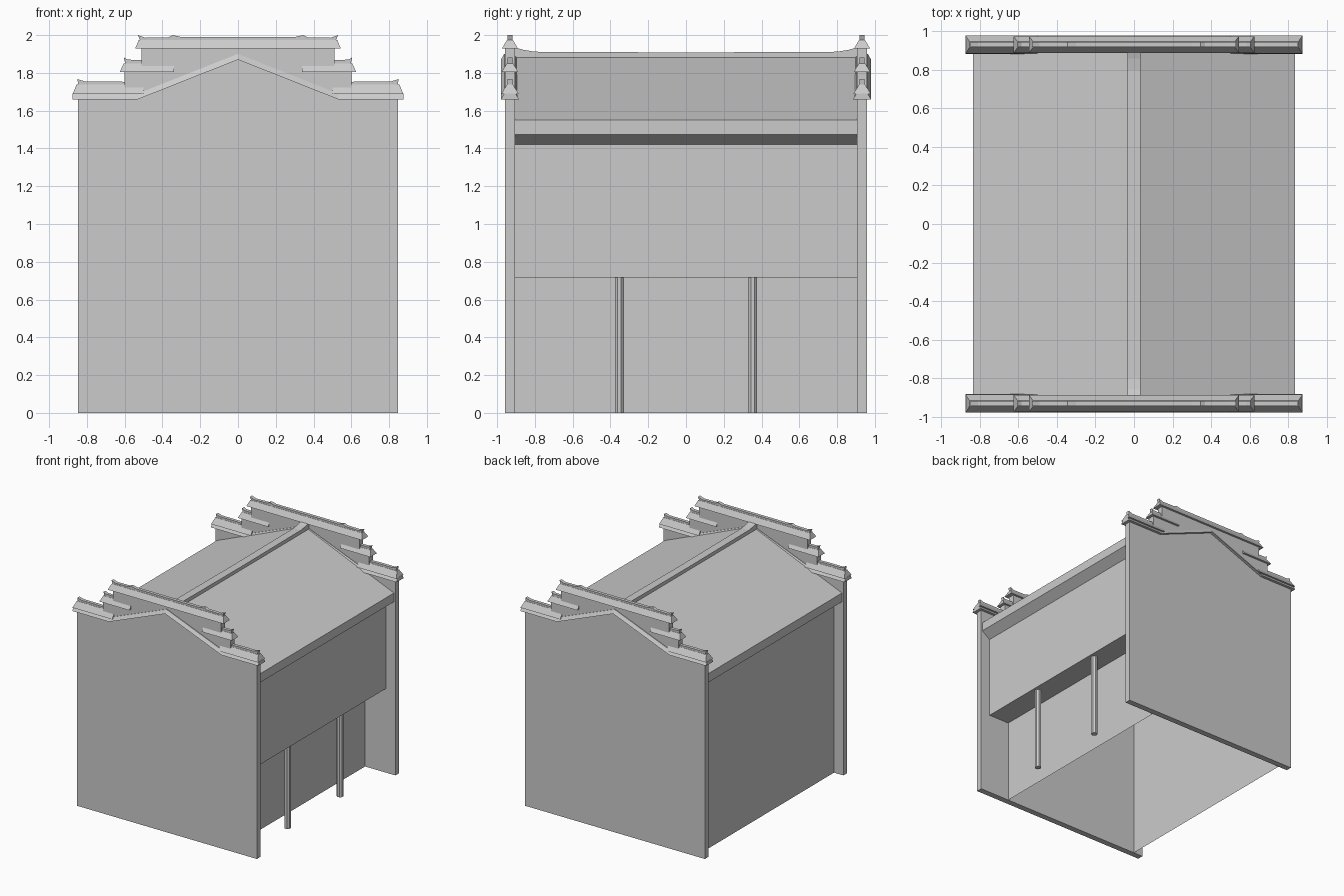
import bpy, bmesh, math

if "Cube" in bpy.data.objects:
    bpy.data.objects.remove(bpy.data.objects["Cube"], do_unlink=True)

GREY = 0.6
plaster = bpy.data.materials.new("plain_grey")
plaster.use_nodes = True
plaster.diffuse_color = (GREY, GREY, GREY, 1)
plaster.node_tree.nodes["Principled BSDF"].inputs["Base Color"].default_value = (GREY, GREY, GREY, 1)

MID = 0.932      # centre line of each gable wall
INNER = 0.906    # inner face of the gable walls


def loft(name, rings, mirror="", closed=True):
    """Join matching rings of points with faces; a closed loft also gets end caps."""
    bm = bmesh.new()
    rows = [[bm.verts.new(p) for p in ring] for ring in rings]
    n = len(rows[0])
    for a, b in zip(rows, rows[1:]):
        for i in range(n if closed else n - 1):
            j = (i + 1) % n
            bm.faces.new((a[i], a[j], b[j], b[i]))
    if closed:
        bm.faces.new(rows[0])
        bm.faces.new(rows[-1])
    bmesh.ops.recalc_face_normals(bm, faces=bm.faces)
    mesh = bpy.data.meshes.new(name)
    bm.to_mesh(mesh)
    bm.free()
    mesh.materials.append(plaster)
    obj = bpy.data.objects.new(name, mesh)
    bpy.context.collection.objects.link(obj)
    if mirror:
        mod = obj.modifiers.new("mirror", "MIRROR")
        mod.use_axis = ["X" in mirror, "Y" in mirror, False]
        mod.use_mirror_merge = False
    return obj


def along_y(name, profile, y0, y1, mirror="", closed=True):
    """Extrude an (x, z) profile along y."""
    return loft(name, [[(x, y, z) for x, z in profile] for y in (y0, y1)], mirror, closed)


def both_sides(half):
    """Complete a right-hand (x, z) outline with its mirror image."""
    return half + [(-x, z) for x, z in reversed(half)]


def tiled_cap(name, x0, x1, half_width, z0, height, crest, mirror):
    """Sloping coping with a hipped end and a thin crest whose tips sweep up."""
    rects = []
    for inset, w, z in ((0, half_width, z0), (0.02, 0.016, z0 + height)):
        left = x0 + inset if x0 < 0 else x0
        right = x1 - inset
        rects.append([(left, MID - w, z), (right, MID - w, z),
                      (right, MID + w, z), (left, MID + w, z)])
    loft(name + "_coping", rects, mirror)
    base = z0 + height - 0.01
    outline = both_sides([(x1 - 0.03, base)] + crest) if x0 < 0 else \
        [(x0, base), (x1 - 0.03, base)] + crest
    along_y(name + "_crest", outline, MID - 0.014, MID + 0.014, mirror)


# Hall shell: plain left wall, two eaves, roof slopes, overhanging upper wall, recessed porch
shell = [(-0.76, 0), (-0.76, 1.42), (-0.835, 1.475), (-0.835, 1.55), (0, 1.895),
         (0.835, 1.55), (0.835, 1.475), (0.76, 1.42), (0.76, 0.716), (0.563, 0.716), (0.563, 0)]
hall = along_y("hall_walls_and_roof", shell, -INNER, INNER, closed=False)

# Roof ridge, swept up towards the gables
ridge = [(0, 1.87), (INNER, 1.87), (INNER, 1.935), (0.86, 1.922), (0.8, 1.912), (0, 1.908)]
loft("roof_ridge", [[(x, y, z) for y, z in ridge] for x in (-0.034, 0.034)], "Y")

# Stepped gable walls
steps = [(0.848, 0), (0.848, 1.69), (0.60, 1.69), (0.60, 1.82), (0.51, 1.82), (0.51, 1.94)]
along_y("gable_wall", both_sides(steps), 0.906, 0.957, "Y")

# Moulding that follows the roof pitch across each gable
path = both_sides([(0.875, 1.66), (0.53, 1.66)])
path.insert(2, (0, 1.87))
loft("gable_moulding",
     [[(x, MID - 0.048, z), (x, MID + 0.048, z),
       (x, MID + 0.03, z + 0.031), (x, MID - 0.03, z + 0.031)] for x, z in path], "Y")

# Three tiers of tiled caps on each gable
tiled_cap("lower_tier", 0.5, 0.875, 0.047, 1.688, 0.05,
          [(0.85, 1.767), (0.81, 1.755), (0.68, 1.755), (0.5, 1.75)], "XY")
tiled_cap("middle_tier", 0.34, 0.625, 0.043, 1.806, 0.045,
          [(0.605, 1.882), (0.585, 1.87), (0.5, 1.868), (0.34, 1.855)], "XY")
tiled_cap("top_tier", -0.545, 0.545, 0.043, 1.928, 0.046,
          [(0.53, 2.0), (0.49, 1.986), (0.37, 1.988), (0.345, 2.0), (0.3, 1.99)], "Y")

# Porch posts
for label, y in (("front", -0.353), ("back", 0.353)):
    bpy.ops.mesh.primitive_cylinder_add(vertices=8, radius=0.026, depth=0.72,
                                        location=(0.714, y, 0.36),
                                        rotation=(0, 0, math.pi / 8))
    post = bpy.context.object
    post.name = label + "_porch_post"
    post.data.materials.append(plaster)
